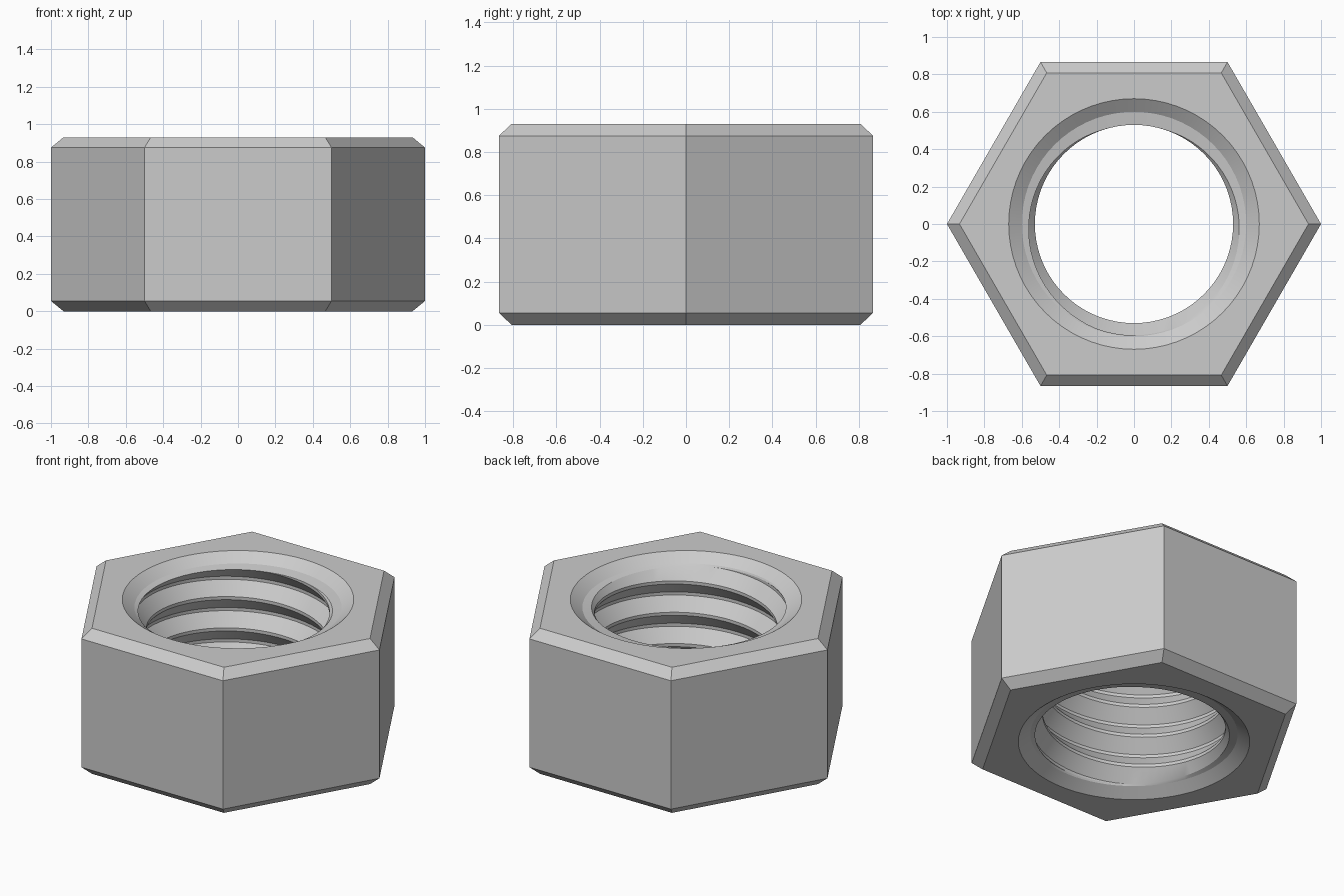
import bpy, bmesh
from math import sin, cos, pi, radians, tau

SEG = 72                      # columns around the axis
HEIGHT, BEVEL = 0.93, 0.055
SINK = 0.05                   # countersink depth
CREST, ROOT, PITCH = 0.53, 0.595, 0.2
CREST_Z = 0.62                # height of a crest on the +x side

if "Cube" in bpy.data.objects:
    bpy.data.objects.remove(bpy.data.objects["Cube"], do_unlink=True)

steel = bpy.data.materials.new("grey_steel")
steel.use_nodes = True
steel.diffuse_color = (0.6, 0.6, 0.6, 1)
steel.node_tree.nodes["Principled BSDF"].inputs["Base Color"].default_value = (0.6, 0.6, 0.6, 1)


def loft(name, column):
    """Sweep a column of (radius, z) points, given per angle, round the axis."""
    bm = bmesh.new()
    cols = []
    for j in range(SEG + 1):
        t = tau * j / SEG
        cols.append([bm.verts.new((r * cos(t), r * sin(t), z)) for r, z in column(t)])
    for a, b in zip(cols, cols[1:]):
        for k in range(len(a) - 1):
            bm.faces.new((a[k], b[k], b[k + 1], a[k + 1]))
    bmesh.ops.remove_doubles(bm, verts=bm.verts, dist=1e-5)
    # Join the strips of each flat side and bevel into one face
    flat = [e for e in bm.edges if len(e.link_faces) == 2
            and e.calc_face_angle(1) < 0.002
            and all(abs(f.normal.z) < 0.95 for f in e.link_faces)
            and min(v.co.xy.length for v in e.verts) > 0.75]
    bmesh.ops.dissolve_edges(bm, edges=flat, use_verts=False)
    mesh = bpy.data.meshes.new(name)
    bm.to_mesh(mesh)
    bm.free()
    mesh.materials.append(steel)
    obj = bpy.data.objects.new(name, mesh)
    bpy.context.collection.objects.link(obj)
    bpy.ops.object.select_all(action='DESELECT')
    obj.select_set(True)
    bpy.context.view_layer.objects.active = obj
    bpy.ops.object.shade_smooth_by_angle(angle=radians(25))
    return obj


# Hexagonal body: countersinks, end faces, bevels and sides
def body_column(t):
    hexagon = 1 / cos(t % (pi / 3) - pi / 6)
    wide, narrow = 0.866 * hexagon, 0.808 * hexagon
    lower = [(0.6, SINK), (0.67, 0), (narrow, 0), (wide, BEVEL)]
    return lower + [(r, HEIGHT - z) for r, z in reversed(lower)]


# Right-handed thread: a helix trimmed flat at both ends
def thread_column(t):
    low, high = SINK + 0.01, HEIGHT - SINK - 0.01
    crest_z = CREST_Z + PITCH * t / tau

    def point(z):
        z = min(max(z, low), high)
        p = ((z - crest_z) / PITCH) % 1
        d = 2 * min(p, 1 - p)
        return CREST + (ROOT - CREST) * min(max((d - 0.1) / 0.8, 0), 1), z

    rows = [point(crest_z + PITCH * (k + ph))
            for k in range(3, -6, -1) for ph in (0.95, 0.55, 0.45, 0.05)]
    return [(0.6, HEIGHT - SINK)] + rows + [(0.6, SINK)]


loft("nut_body", body_column)
loft("inner_thread", thread_column)
